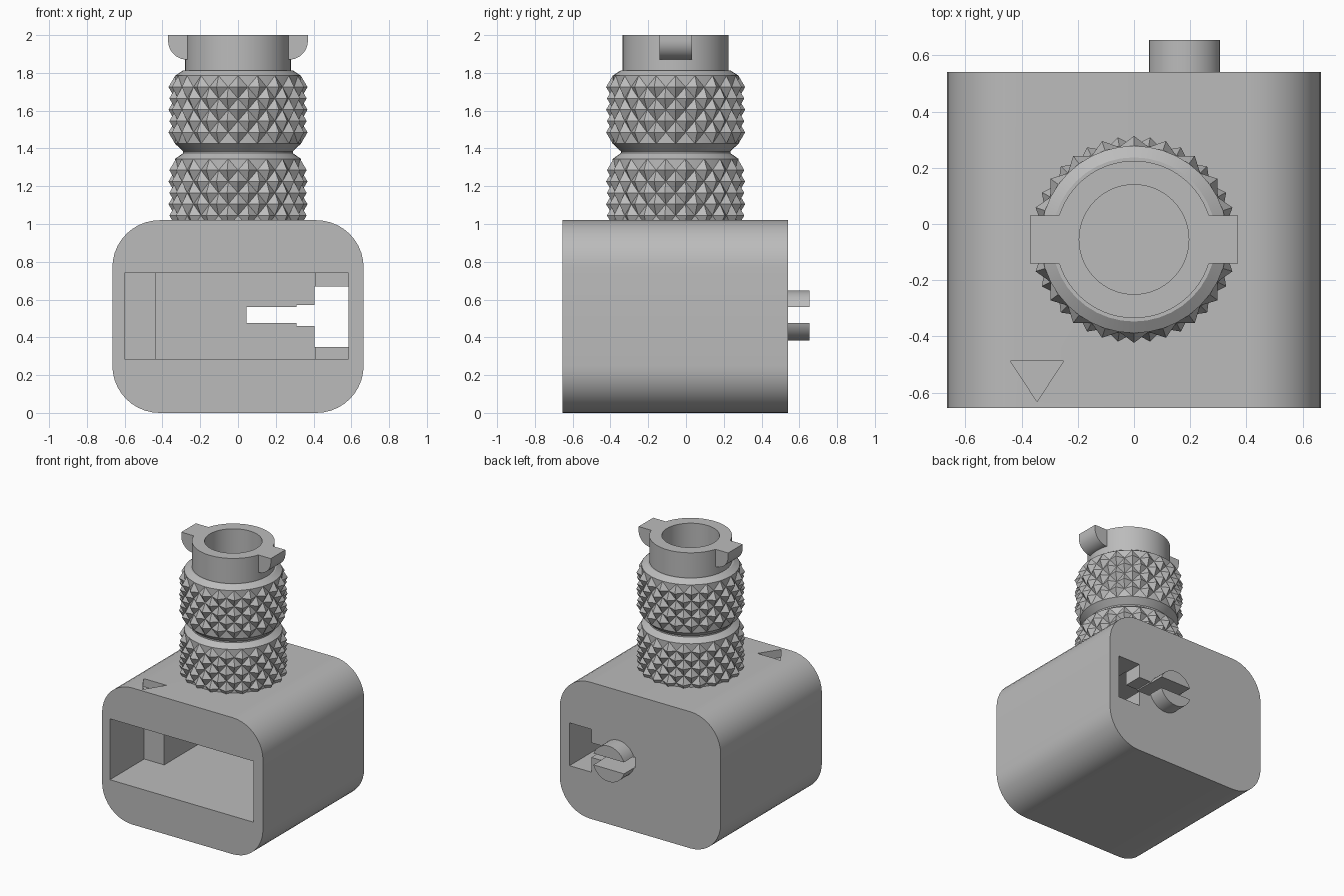
import bpy, bmesh, math

if "Cube" in bpy.data.objects:
    bpy.data.objects.remove(bpy.data.objects["Cube"], do_unlink=True)

# Single grey plastic colour
grey = bpy.data.materials.new("plain_grey")
grey.use_nodes = True
grey.diffuse_color = (0.5, 0.5, 0.5, 1)
grey.node_tree.nodes["Principled BSDF"].inputs["Base Color"].default_value = (0.5, 0.5, 0.5, 1)

STEM_Y = -0.055


def finish(name, bm, y=0):
    bmesh.ops.recalc_face_normals(bm, faces=bm.faces)
    mesh = bpy.data.meshes.new(name)
    bm.to_mesh(mesh)
    bm.free()
    obj = bpy.data.objects.new(name, mesh)
    obj.location.y = y
    bpy.context.collection.objects.link(obj)
    mesh.materials.append(grey)
    return obj


def prism(name, outline, place, low, high):
    """Extrude a 2D outline; place(a, b, t) gives the 3D position."""
    bm = bmesh.new()
    ends = [[bm.verts.new(place(a, b, t)) for a, b in outline] for t in (low, high)]
    n = len(outline)
    for end in ends:
        bm.faces.new(end)
    for i in range(n):
        k = (i + 1) % n
        bm.faces.new((ends[0][i], ends[0][k], ends[1][k], ends[1][i]))
    return finish(name, bm)


def along_y(a, b, t):
    return (a, t, b)


def along_z(a, b, t):
    return (a, b, t)


def box(name, x0, x1, y0, y1, z0, z1):
    return prism(name, [(x0, z0), (x1, z0), (x1, z1), (x0, z1)], along_y, y0, y1)


def activate(obj):
    bpy.ops.object.select_all(action='DESELECT')
    obj.select_set(True)
    bpy.context.view_layer.objects.active = obj


def cut(obj, cutter):
    activate(obj)
    mod = obj.modifiers.new("cut", 'BOOLEAN')
    mod.operation = 'DIFFERENCE'
    mod.solver = 'EXACT'
    mod.object = cutter
    bpy.ops.object.modifier_apply(modifier=mod.name)
    bpy.data.objects.remove(cutter, do_unlink=True)


def smooth(obj, degrees=25):
    activate(obj)
    bpy.ops.object.shade_smooth_by_angle(angle=math.radians(degrees))


def turned(name, rings, count, floor=False):
    """Stack rings of (z, even radius, odd radius); unequal radii make pyramids."""
    bm = bmesh.new()
    grid = []
    for i, (z, even, odd) in enumerate(rings):
        row = []
        for j in range(count):
            r = odd if (i + j) % 2 else even
            a = math.tau * j / count
            row.append(bm.verts.new((r * math.cos(a), r * math.sin(a), z)))
        grid.append(row)
    for i in range(len(rings) - 1):
        plain = all(e == o for _, e, o in rings[i:i + 2])
        for j in range(count):
            k = (j + 1) % count
            a, b, c, d = grid[i][j], grid[i][k], grid[i + 1][k], grid[i + 1][j]
            if plain:
                bm.faces.new((a, b, c, d))
            elif (i + j) % 2 == 0:
                bm.faces.new((a, b, c))
                bm.faces.new((a, c, d))
            else:
                bm.faces.new((a, b, d))
                bm.faces.new((b, c, d))
    if floor:
        bm.faces.new(grid[-1])
    return finish(name, bm, STEM_Y)


# Housing: rounded block running front to back
outline = []
radius, steps = 0.25, 10
for q, (sx, sz) in enumerate([(1, 1), (-1, 1), (-1, -1), (1, -1)]):
    for s in range(steps + 1):
        a = math.pi / 2 * (q + s / steps)
        outline.append((sx * (0.665 - radius) + radius * math.cos(a),
                        0.51 + sz * (0.51 - radius) + radius * math.sin(a)))
housing = prism("housing", outline, along_y, -0.655, 0.54)

# Front socket with a deeper middle, rear window and slot
cut(housing, box("socket_cutter", -0.6, 0.585, -0.8, -0.25, 0.285, 0.74))
cut(housing, box("deep_cutter", -0.435, 0.41, -0.8, 0.40, 0.285, 0.74))
cut(housing, box("window_cutter", 0.405, 0.585, -0.4, 0.8, 0.35, 0.67))
cut(housing, box("slot_cutter", 0.045, 0.45, 0.3, 0.8, 0.475, 0.56))
cut(housing, box("wide_slot_cutter", 0.31, 0.45, 0.3, 0.8, 0.46, 0.57))

# Engraved arrow on the top face
cut(housing, prism("arrow_cutter", [(-0.44, -0.487), (-0.345, -0.632), (-0.25, -0.487)],
                   along_z, 0.96, 1.1))
smooth(housing)

# Slotted round knob on the back
circle = [(0.18 + 0.133 * math.cos(math.tau * i / 40),
           0.515 + 0.133 * math.sin(math.tau * i / 40)) for i in range(40)]
knob = prism("rear_knob", circle, along_y, 0.52, 0.655)
cut(knob, box("knob_cutter", 0, 0.4, 0.4, 0.8, 0.475, 0.56))
smooth(knob)

# Two knurled grips with a V groove between them
BASE, PEAK, CELLS = 0.333, 0.368, 6


def knurl(top, bottom):
    step = (bottom - top) / CELLS
    return ([(top, BASE, BASE)] +
            [(top + step * i, BASE, PEAK) for i in range(1, CELLS)] +
            [(bottom, BASE, BASE)])


rings = [(1.812, 0.27, 0.27), (1.812, 0.292, 0.292)]
rings += knurl(1.785, 1.425)
rings += [(1.385, 0.29, 0.29), (1.375, 0.29, 0.29)]
rings += knurl(1.345, 0.985)
smooth(turned("knurled_grip", rings, 40), 18)

# Hollow collar
profile = [(1.1, 0.28), (2.0, 0.28), (2.0, 0.195), (1.05, 0.195)]
smooth(turned("collar", [(z, r, r) for z, r in profile], 64, floor=True))

# Bayonet lugs, rounded underneath
for side, name in ((1, "left_lug"), (-1, "right_lug")):
    shape = [(0.25, 2.0), (0.37, 2.0)]
    shape += [(0.27 + 0.1 * math.cos(a), 1.97 - 0.1 * math.sin(a))
              for a in [math.pi / 2 * i / 10 for i in range(11)]]
    shape += [(0.25, 1.87)]
    smooth(prism(name, [(side * x, z) for x, z in shape], along_y,
                 STEM_Y - 0.086, STEM_Y + 0.086))
